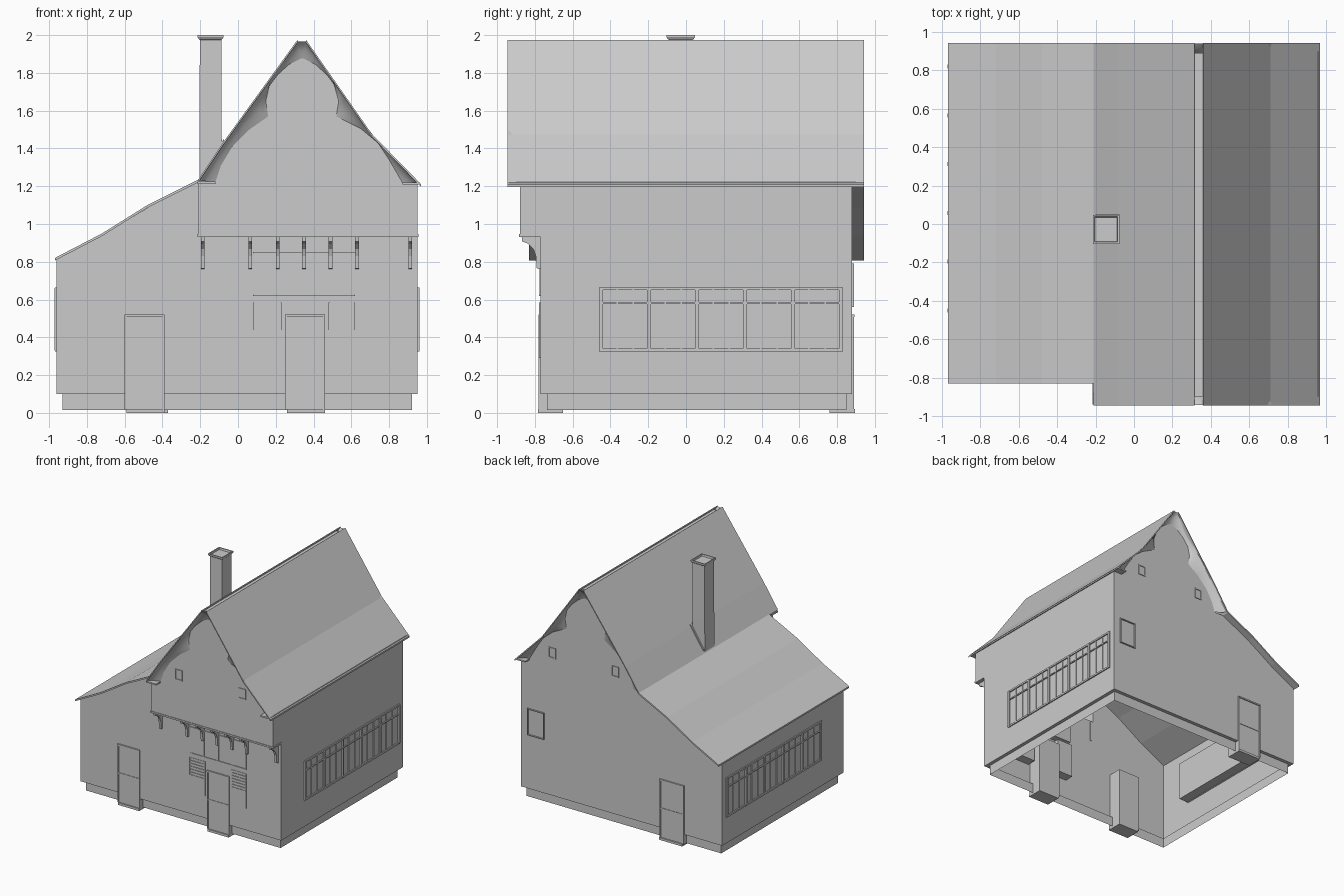
import bpy, bmesh

if "Cube" in bpy.data.objects:
    bpy.data.objects.remove(bpy.data.objects["Cube"])


def mesh(name, verts, faces, smooth=False):
    me = bpy.data.meshes.new(name)
    me.from_pydata(verts, [], faces)
    bm = bmesh.new()
    bm.from_mesh(me)
    bmesh.ops.remove_doubles(bm, verts=bm.verts, dist=0.0005)
    bmesh.ops.recalc_face_normals(bm, faces=bm.faces)
    bm.to_mesh(me)
    bm.free()
    if smooth:
        for p in me.polygons:
            p.use_smooth = True
    ob = bpy.data.objects.new(name, me)
    bpy.context.collection.objects.link(ob)
    return ob


def polys(name, polygons):
    """Sheet object made of polygons given as point lists."""
    v, f = [], []
    for p in polygons:
        f.append(list(range(len(v), len(v) + len(p))))
        v += p
    return mesh(name, v, f)


def boxes(name, items):
    """Several boxes (x0, x1, y0, y1, z0, z1) in one object."""
    v, f = [], []
    for x0, x1, y0, y1, z0, z1 in items:
        n = len(v)
        v += [(x, y, z) for z in (z0, z1) for x, y in ((x0, y0), (x1, y0), (x1, y1), (x0, y1))]
        f += [[n + i for i in q] for q in ((3, 2, 1, 0), (4, 5, 6, 7), (0, 1, 5, 4),
                                           (1, 2, 6, 5), (2, 3, 7, 6), (3, 0, 4, 7))]
    return mesh(name, v, f)


def slab(name, line, y0, y1, t=0.014):
    """Roof slab: xz polyline, thickness t downwards, run along y."""
    prof = line + [(x, z - t) for x, z in reversed(line)]
    n = len(prof)
    v = [(x, y, z) for y in (y0, y1) for x, z in prof]
    f = [list(range(n)), list(range(2 * n - 1, n - 1, -1))]
    f += [[i, (i + 1) % n, n + (i + 1) % n, n + i] for i in range(n)]
    return mesh(name, v, f)


XL, XM, XR = -0.96, -0.21, 0.95       # left wall, gable left edge, right wall
YF, YJ, YB = -0.77, -0.88, 0.88       # front wall, jetty front, back wall

# ornate gable outline, left and right halves from the eave up
left_curve = [(-.12, 1.22), (-.09, 1.31), (-.03, 1.41), (.06, 1.5), (.16, 1.57), (.147, 1.65),
              (.165, 1.73), (.21, 1.79), (.27, 1.845), (.33, 1.875)]
right_curve = [(.87, 1.22), (.80, 1.34), (.74, 1.43), (.65, 1.505), (.52, 1.57), (.533, 1.65),
               (.515, 1.73), (.47, 1.79), (.41, 1.845), (.35, 1.875)]
gable = left_curve + right_curve[::-1]

left_roof = [(-.21, 1.235), (-.08, 1.43), (.315, 1.975)]
right_roof = [(.97, 1.21), (.71, 1.475), (.36, 1.975)]
lean_roof = [(-.97, .82), (-.72, .95), (-.48, 1.1), (-.21, 1.235)]


def wall(x, y0, y1, z0, z1):
    return [(x, y0, z0), (x, y1, z0), (x, y1, z1), (x, y0, z1)]


# walls: hollow shell with jettied front gable
slope = [(-.21, 1.22), (-.48, 1.085), (-.72, .938), (XL, .815)]
front = [(XL, .1), (XR, .1), (XR, .94), (XM, .94)] + slope
back = [(XL, .1), (XR, .1), (XR, 1.22)] + gable[::-1] + slope
jetty = [(XM, .94), (XR, .94), (XR, 1.22)] + gable[::-1] + [(XM, 1.22)]
polys("walls", [[(x, YF, z) for x, z in front],
                [(x, YB, z) for x, z in back],
                [(x, YJ, z) for x, z in jetty],
                [(XM, YJ, .94), (XR, YJ, .94), (XR, YF, .94), (XM, YF, .94)],
                wall(XL, YF, YB, .1, .815),
                wall(XR, YF, YB, .1, 1.22),
                wall(XR, YJ, YF, .94, 1.22),
                wall(XM, YJ, YF, .94, 1.22)])

# plinth ring with overhanging lip above, open underneath
rings = [(XL, XR, YF, YB, .1), (-.93, .92, -.735, .85, .1), (-.93, .92, -.735, .85, .015)]
v = [p for a, b, c, d, z in rings for p in ((a, c, z), (b, c, z), (b, d, z), (a, d, z))]
mesh("plinth", v, [[4 * r + i, 4 * r + (i + 1) % 4, 4 * r + 4 + (i + 1) % 4, 4 * r + 4 + i]
                   for r in range(2) for i in range(4)])

# roofs
slab("main_roof_left", left_roof, -.945, .942)
slab("main_roof_right", right_roof, -.945, .942)
slab("lean_to_roof", lean_roof, -.83, .942)
boxes("ridge_gutter", [(.305, .37, -.9, .89, 1.945, 1.955)])


def on_line(line, z):
    for (xa, za), (xb, zb) in zip(line, line[1:]):
        if z <= zb + 1e-6:
            return xa + (xb - xa) * (z - za) / (zb - za)
    return line[-1][0]


# flared hoods lofted from the roof edge to the gable outline
def hood(name, y_out, y_in):
    outer = []
    for curve, roof in ((left_curve, left_roof), (right_curve, right_roof)):
        side = []
        for x, z in curve:
            zo = roof[0][1] + (z - 1.22) / .655 * (1.97 - roof[0][1])
            side.append((on_line(roof, zo), zo - .004))
        outer += side if curve is left_curve else side[::-1]
    v, n = [], len(gable)
    for k in range(5):
        t = k / 4
        y = y_out + (y_in - y_out) * t ** 0.6
        v += [(a + (c - a) * t, y, b + (d - b) * t) for (a, b), (c, d) in zip(outer, gable)]
    f = [[k * n + i, k * n + i + 1, k * n + n + i + 1, k * n + n + i]
         for k in range(4) for i in range(n - 1)]
    mesh(name, v, f, True)


hood("front_gable_hood", -.942, YJ)
hood("back_gable_hood", .94, YB)

# mouldings under the jetty and the eaves
boxes("jetty_moulding", [(XM - .005, XR + .005, YJ - .005, YF, .932, .946)])
boxes("eave_trim", [(XR - .01, .962, -.9, .9, 1.208, 1.222),
                    (XM - .005, -.12, -.94, YJ, 1.212, 1.224),
                    (.87, .962, -.94, YJ, 1.208, 1.22),
                    (.87, .962, YB, .94, 1.208, 1.22)])

# curved brackets carrying the jetty
prof = [(-.765, .935), (-.87, .935), (-.868, .908), (-.835, .895), (-.808, .868),
        (-.795, .83), (-.79, .765), (-.765, .76)]
n = len(prof)
for i, cx in enumerate((-.187, .065, .21, .35, .49, .63, .912)):
    v = [(cx + s, y, z) for s in (-.01, .01) for y, z in prof]
    mesh("bracket_%d" % i, v, [list(range(n)), list(range(2 * n - 1, n - 1, -1))] +
         [[k, (k + 1) % n, n + (k + 1) % n, n + k] for k in range(n)])

# chimney as stacked square rings with a flared, sunken top
rings = [(1.15, 1), (1.5, .98), (1.975, .95), (1.98, 1.05), (1.99, 1.15), (2.0, 1.15),
         (2.0, 1.0), (1.985, .95)]
v = [(-.145 + .06 * s * a, -.028 + .066 * s * b, z) for z, s in rings
     for a, b in ((-1, -1), (1, -1), (1, 1), (-1, 1))]
f = [[4 * r + i, 4 * r + (i + 1) % 4, 4 * r + 4 + (i + 1) % 4, 4 * r + 4 + i]
     for r in range(len(rings) - 1) for i in range(4)]
mesh("chimney", v, f + [[len(v) - 4 + i for i in range(4)]])
slab("chimney_flashing", [(-.2, 1.262), (-.075, 1.45)], -.1, .05)

# long side windows: inner box plus outer frame bars, on both sides
edges = [-.45 + .254 * i for i in range(6)]
for name, s, xw in (("right_windows", 1, XR), ("left_windows", -1, XL)):
    def span(a, b):
        return tuple(sorted((xw + s * a, xw + s * b)))
    items = [span(-.09, -.003) + (-.46, .82, .33, .66)]
    items += [span(-.005, .012) + (y - .01, y + .01, .33, .66) for y in edges]
    items += [span(-.005, .006) + (y + k * .085 - .004, y + k * .085 + .004, .34, .65)
              for y in edges[:-1] for k in (1, 2)]
    items += [span(-.005, .01) + (-.46, .83, z, z + h)
              for z, h in ((.325, .015), (.577, .01), (.65, .015))]
    boxes(name, items)


# doors: deep leaf box, frame bars and a step
def door(name, x0, x1, y, inward):
    o = -inward

    def ys(a, b):
        return tuple(sorted((y + o * a, y + o * b)))
    boxes(name, [(x0, x1) + ys(-.12, .004) + (.015, .515),
                 (x0, x1) + ys(0, .012) + (.508, .52),
                 (x0, x1) + ys(0, .008) + (.265, .275),
                 (x0, x0 + .01) + ys(0, .01) + (.02, .51),
                 (x1 - .01, x1) + ys(0, .01) + (.02, .51),
                 (x0 + .01, x1) + ys(-.12, .014) + (0, .02)])


door("front_door_left", -.6, -.39, YF, 1)
door("front_door_right", .25, .46, YF, 1)
door("back_door", -.6, -.37, YB, -1)

# front shop windows with glazing bars
items = []
for x0, x1 in ((.08, .23), (.48, .62)):
    items += [(x0, x1, YF - .003, YF + .08, .29, .585), (x0, x1, YF - .007, YF, .29, .44)]
    items += [(x0, x1, YF - .008, YF, .46 + .025 * k, .464 + .025 * k) for k in range(5)]
    items += [(x, x + .006, YF - .008, YF, .44, .585) for x in (x0, x1 - .006)]
boxes("front_windows", items)
items = [(.08, .62, YF - .002, YF + .06, .62, .85)]
items += [(.08, .62, YF - .008, YF, z, z + .008) for z in (.62, .843)]
items += [(x - .01, x + .01, YF - .006, YF, .62, .85) for x in (.09, .21, .35, .49, .61)]
boxes("front_transom_window", items)


# small framed openings in both gables and the back wall
def small_window(x0, x1, y0, y1, z0, z1):
    w = .008
    return [(x0, x1, y0, y1, z0, z0 + w), (x0, x1, y0, y1, z1 - w, z1),
            (x0, x0 + w, y0, y1, z0, z1), (x1 - w, x1, y0, y1, z0, z1)]


items = []
for x in (.02, .62):
    items += small_window(x, x + .07, YJ - .006, YJ + .02, 1.28, 1.37)
    items += small_window(x, x + .07, YB - .02, YB + .006, 1.28, 1.37)
boxes("gable_windows", items)
boxes("back_window", small_window(.73, .89, YB - .06, YB + .01, .56, .79))
